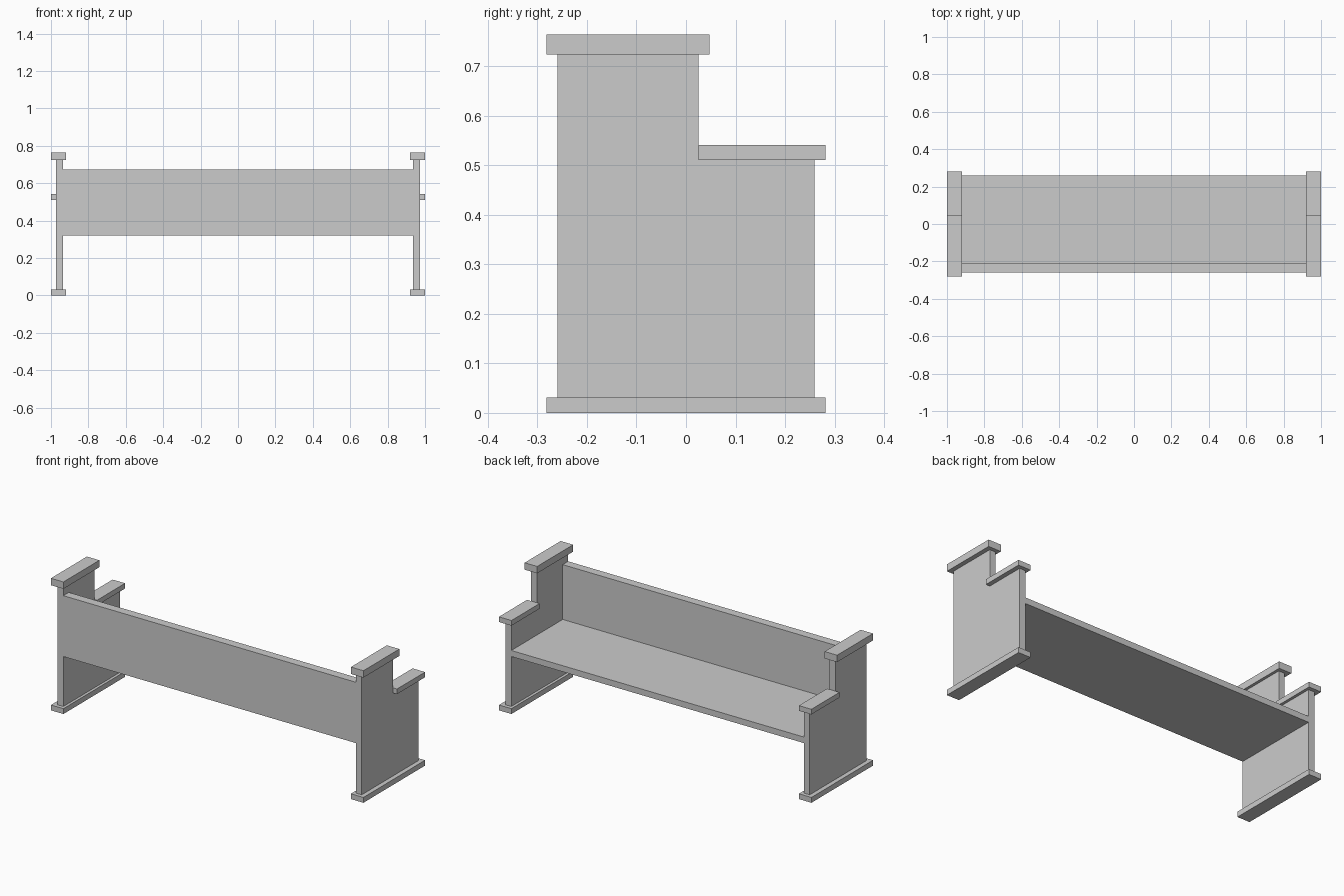
import bpy

if "Cube" in bpy.data.objects:
    bpy.data.objects.remove(bpy.data.objects["Cube"])


def prism(name, profile, x0, x1):
    """Extrude a (y, z) outline along x from x0 to x1."""
    n = len(profile)
    verts = [(x, y, z) for x in (x0, x1) for y, z in profile]
    faces = [tuple(reversed(range(n))), tuple(range(n, 2 * n))]
    faces += [(i, (i + 1) % n, n + (i + 1) % n, n + i) for i in range(n)]
    mesh = bpy.data.meshes.new(name)
    mesh.from_pydata(verts, [], faces)
    obj = bpy.data.objects.new(name, mesh)
    bpy.context.collection.objects.link(obj)
    return obj


def rect(y0, y1, z0, z1):
    return [(y0, z0), (y1, z0), (y1, z1), (y0, z1)]


def mirrored(obj):
    obj.modifiers.new("other_end", 'MIRROR').use_axis[0] = True


# Seat and backrest: one L-shaped section between the ends
prism("seat_and_backrest",
      [(-0.26, 0.32), (0.26, 0.32), (0.26, 0.355),
       (-0.21, 0.355), (-0.21, 0.672), (-0.26, 0.672)], -0.936, 0.936)

# Stepped end panels
mirrored(prism("end_panel",
               [(-0.26, 0.031), (0.26, 0.031), (0.26, 0.511),
                (0.025, 0.511), (0.025, 0.724), (-0.26, 0.724)], 0.936, 0.974))

# Foot rails, armrests and top caps at both ends
for name, section in (("foot_rail", rect(-0.282, 0.282, 0, 0.031)),
                      ("armrest", rect(0.025, 0.282, 0.511, 0.541)),
                      ("top_cap", rect(-0.282, 0.047, 0.724, 0.764))):
    mirrored(prism(name, section, 0.92, 1.0))
